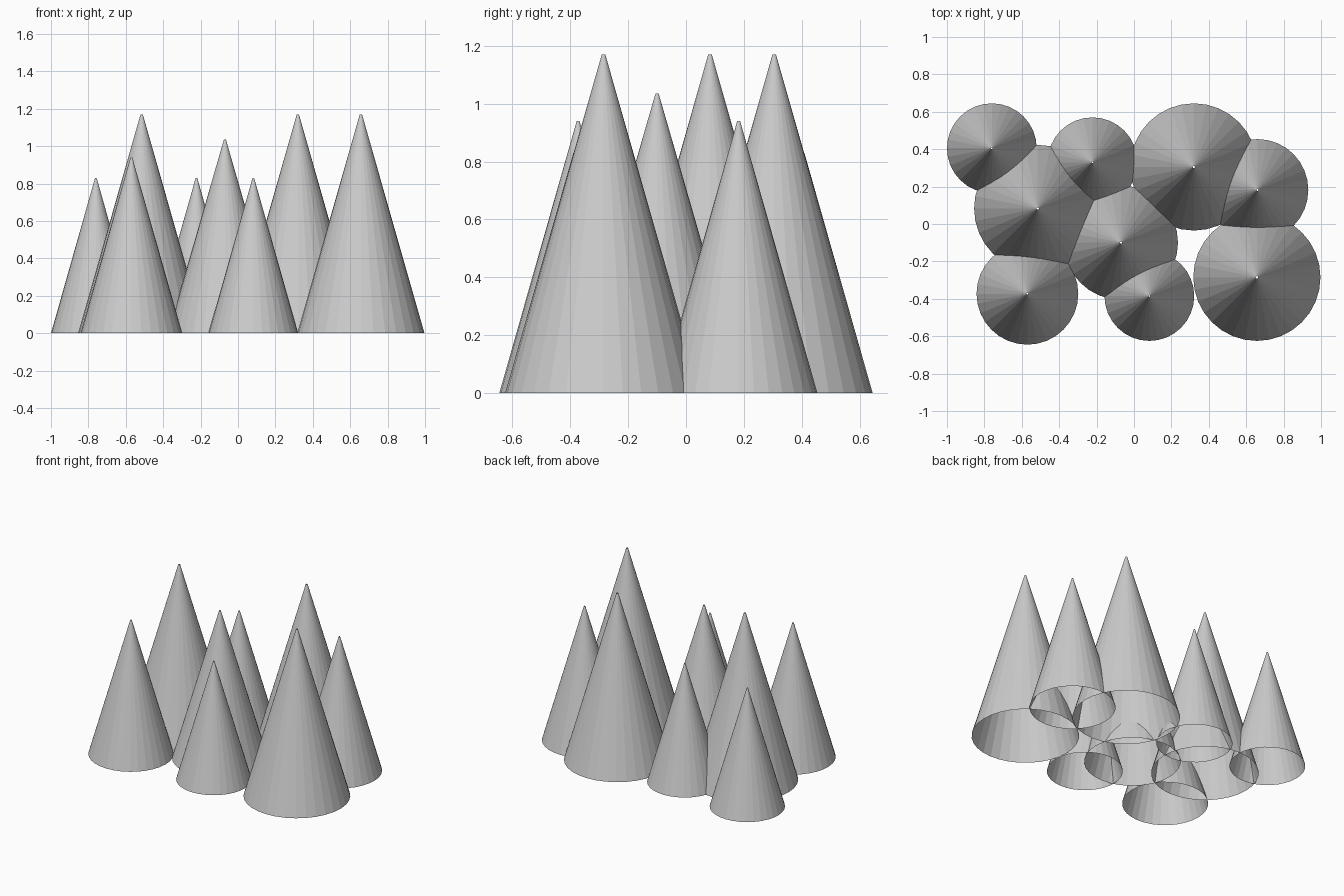
import bpy

if "Cube" in bpy.data.objects:
    bpy.data.objects.remove(bpy.data.objects["Cube"])

# Three proportional sizes plus a medium one: (base radius, height)
SMALL, MEDIUM = (0.24, 0.83), (0.272, 0.94)
LARGE, TALL = (0.305, 1.035), (0.34, 1.17)

# Position of each spike: x, y, size
SPIKES = [
    (-0.76, 0.405, SMALL),
    (-0.222, 0.33, SMALL),
    (0.082, -0.385, SMALL),
    (0.66, 0.182, MEDIUM),
    (-0.57, -0.373, MEDIUM),
    (-0.07, -0.10, LARGE),
    (-0.515, 0.083, TALL),
    (0.32, 0.305, TALL),
    (0.657, -0.285, TALL),
]


def spike(index, x, y, size):
    """Hollow cone, open at the base and at its tiny blunt tip."""
    radius, height = size
    bpy.ops.mesh.primitive_cone_add(
        vertices=32, radius1=radius, radius2=radius * 0.018, depth=height,
        end_fill_type='NOTHING', location=(x, y, height / 2))
    bpy.context.object.name = f"cone_spike_{index}"


for i, (x, y, size) in enumerate(SPIKES, 1):
    spike(i, x, y, size)
